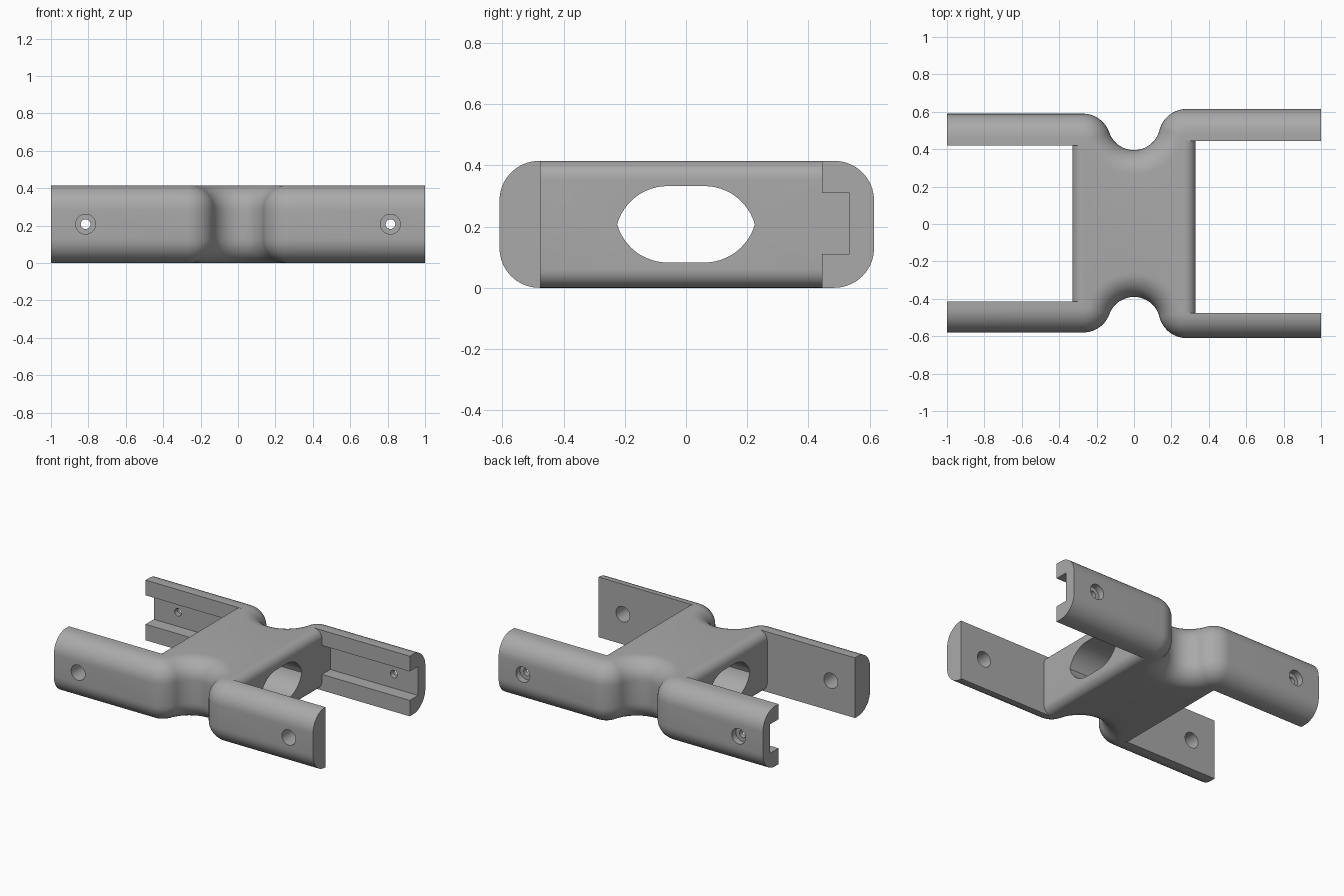
import bpy, bmesh
from math import sin, cos, pi, asin, atan2, sqrt, radians
from mathutils import Vector

if "Cube" in bpy.data.objects:
    bpy.data.objects.remove(bpy.data.objects["Cube"])

H = 0.415        # overall height
EDGE = 0.13      # rounding of the outer long edges
WAIST_R, BEND_R = 0.14, 0.15
BODY_X, BODY_EDGE = 0.33, 0.06

grey = bpy.data.materials.new("plain grey")
grey.use_nodes = True
colour = (0.4, 0.4, 0.4, 1)
grey.diffuse_color = colour
grey.node_tree.nodes["Principled BSDF"].inputs["Base Color"].default_value = colour


def make_object(name, bm):
    bmesh.ops.recalc_face_normals(bm, faces=bm.faces[:])
    mesh = bpy.data.meshes.new(name)
    bm.to_mesh(mesh)
    bm.free()
    mesh.materials.append(grey)
    obj = bpy.data.objects.new(name, mesh)
    bpy.context.collection.objects.link(obj)
    return obj


def loft(name, rings):
    """Closed solid through rings that share one point count."""
    bm = bmesh.new()
    loops = [[bm.verts.new(p) for p in ring] for ring in rings]
    n = len(loops[0])
    for a, b in zip(loops, loops[1:]):
        for i in range(n):
            j = (i + 1) % n
            bm.faces.new((a[i], a[j], b[j], b[i]))
    bm.faces.new(loops[0])
    bm.faces.new(loops[-1])
    return make_object(name, bm)


def half_path(y_arm, y_waist, steps=14):
    """Outline points and outward normals from the waist out to an arm tip."""
    waist_y, bend_y = y_waist + WAIST_R, y_arm - BEND_R
    rise = waist_y - bend_y
    bend_x = sqrt((WAIST_R + BEND_R) ** 2 - rise ** 2)
    turn = atan2(bend_x, rise)
    points = []
    for i in range(steps + 1):
        a = turn * i / steps
        n = Vector((-sin(a), cos(a)))
        points.append((Vector((0, waist_y)) - WAIST_R * n, n))
    for i in range(1, steps + 1):
        a = turn * (1 - i / steps)
        n = Vector((-sin(a), cos(a)))
        points.append((Vector((bend_x, bend_y)) + BEND_R * n, n))
    points.append((Vector((1, y_arm)), Vector((0, 1))))
    return points


def full_path(y_left, y_right, y_waist):
    left = [(Vector((-p.x, p.y)), Vector((-n.x, n.y))) for p, n in half_path(y_left, y_waist)]
    return left[:0:-1] + half_path(y_right, y_waist)


def rounded_side(p, n, flip, steps=10):
    """Rounded outer wall, bottom to top, at one outline point."""
    angles = [-pi / 2 + pi / 2 * i / steps for i in range(steps + 1)]
    wall = []
    for sign, seq in ((-1, angles), (1, [-a for a in reversed(angles)])):
        for a in seq:
            q = p - n * EDGE * (1 - cos(a))
            z = H / 2 + sign * (H / 2 - EDGE) + EDGE * sin(a)
            wall.append((q.x, q.y * flip, z))
    return wall


# Bracket: both curved outer walls joined into one solid
back = full_path(0.59, 0.615, 0.395)
front = full_path(0.58, 0.61, 0.39)
bracket = loft("bracket", [rounded_side(*b, 1) + rounded_side(*f, -1)[::-1]
                           for b, f in zip(back, front)])


def pocket(name, side, y0, y1):
    """Space between a pair of arms, leaving rounded edges on the body."""
    profile = []
    for i in range(9):
        a = pi / 2 * i / 8
        profile.append((BODY_X - BODY_EDGE + BODY_EDGE * sin(a), BODY_EDGE * (1 - cos(a))))
    profile += [(x, H - z) for x, z in reversed(profile)]
    start = BODY_X - BODY_EDGE
    profile = [(start, -0.1)] + profile + [(start, H + 0.1), (1.2, H + 0.1), (1.2, -0.1)]
    return loft(name, [[(side * x, y, z) for x, z in profile] for y in (y0, y1)])


def box(name, x0, x1, y0, y1, z0, z1):
    return loft(name, [[(x, y0, z0), (x, y1, z0), (x, y1, z1), (x, y0, z1)] for x in (x0, x1)])


def bore(name, x, radius, y0, y1):
    ring = [(x + radius * cos(a), H / 2 + radius * sin(a))
            for a in (2 * pi * i / 32 for i in range(32))]
    return loft(name, [[(u, y, z) for u, z in ring] for y in (y0, y1)])


cutters = [pocket("right_pocket", 1, -0.475, 0.445),
           pocket("left_pocket", -1, -0.415, 0.42)]

# Pointed oval passage through the body
flat, half_w, half_h = 0.06, 0.225, 0.125
reach = half_w - flat
drop = (reach ** 2 - half_h ** 2) / (2 * half_h)
arc_r = half_h + drop
low = asin(drop / arc_r)
quarter = [(flat + arc_r * cos(a), arc_r * sin(a) - drop)
           for a in (low + (pi / 2 - low) * i / 12 for i in range(13))]
upper = quarter + [(-y, z) for y, z in reversed(quarter)]
oval = upper + [(-y, -z) for y, z in upper[1:-1]]
oval = upper + [(y, -z) for y, z in reversed(upper[1:-1])]
cutters.append(loft("passage", [[(x, y, H / 2 + z) for y, z in oval] for x in (-0.5, 0.5)]))

# Channels in the rear arms, and screw holes in all arms
for side, floor, outer in ((1, 0.535, 0.615), (-1, 0.51, 0.59)):
    cutters.append(box("channel", side * BODY_X, side * 1.2, floor - 0.15, floor, 0.11, 0.31))
    x = side * 0.815
    cutters.append(bore("front_hole", x, 0.053, -0.8, -0.3))
    cutters.append(bore("rear_hole", x, 0.026, 0.3, 0.8))
    cutters.append(bore("rear_counterbore", x, 0.053, outer - 0.045, 0.8))

bpy.context.view_layer.objects.active = bracket
for cutter in cutters:
    cutter.hide_render = True
    mod = bracket.modifiers.new(cutter.name, "BOOLEAN")
    mod.operation = "DIFFERENCE"
    mod.solver = "EXACT"
    mod.object = cutter
    bpy.ops.object.modifier_apply(modifier=mod.name)
for cutter in cutters:
    bpy.data.objects.remove(cutter)

bpy.ops.object.select_all(action="DESELECT")
bracket.select_set(True)
bpy.ops.object.shade_smooth_by_angle(angle=radians(30))
